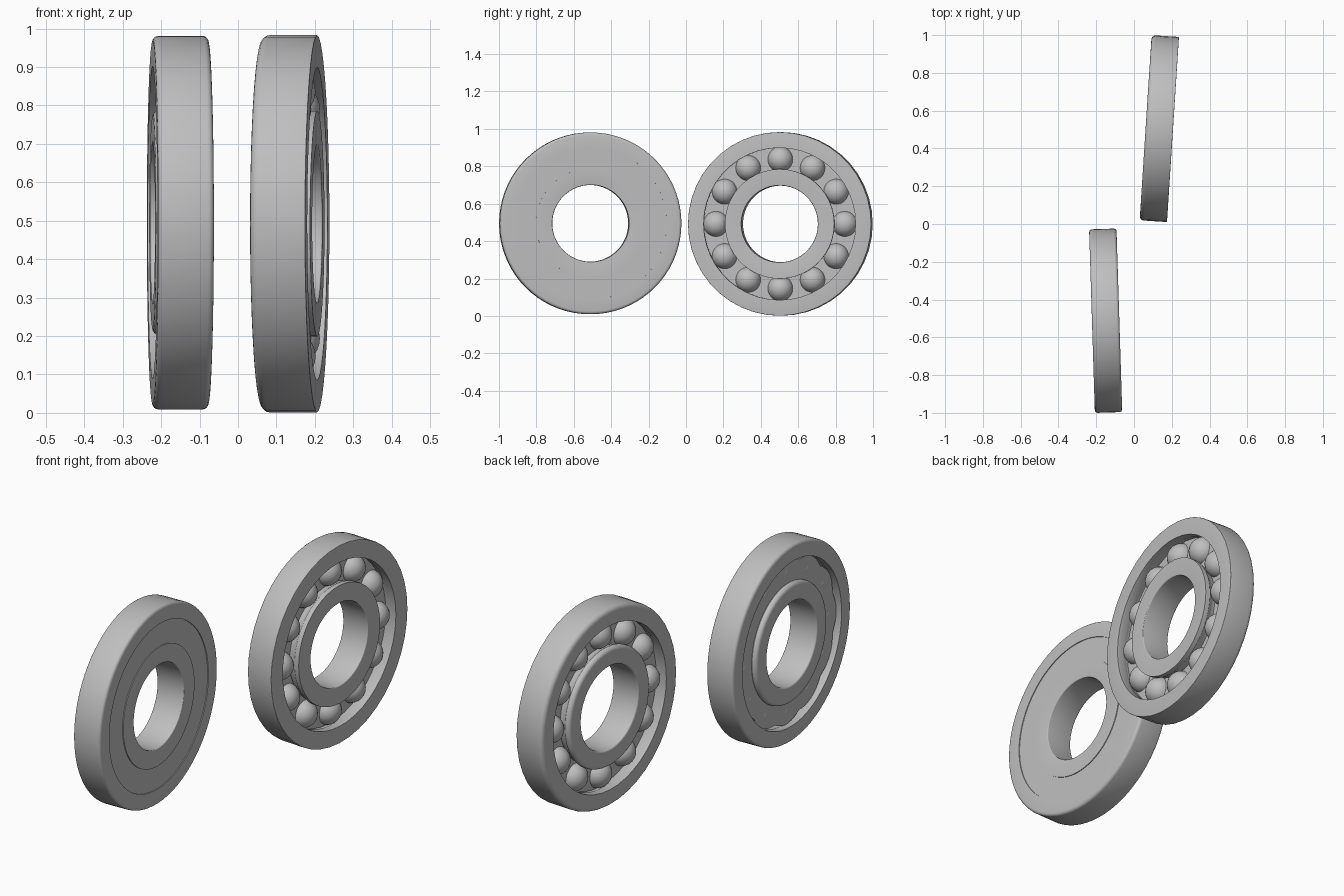
import bpy, bmesh
from math import sin, cos, pi, radians, asin
from mathutils import Matrix, Vector

if "Cube" in bpy.data.objects:
    bpy.data.objects.remove(bpy.data.objects["Cube"], do_unlink=True)

steel = bpy.data.materials.new("steel_grey")
steel.use_nodes = True
steel.diffuse_color = (0.52, 0.52, 0.52, 1)
steel.node_tree.nodes["Principled BSDF"].inputs["Base Color"].default_value = (0.52, 0.52, 0.52, 1)

HALF = 0.0725      # half the width of a bearing
PITCH = 0.345      # radius of the ball circle
BALL = 0.068


def finish(name, bm, place):
    bmesh.ops.recalc_face_normals(bm, faces=bm.faces)
    mesh = bpy.data.meshes.new(name)
    bm.to_mesh(mesh)
    bm.free()
    mesh.materials.append(steel)
    obj = bpy.data.objects.new(name, mesh)
    bpy.context.collection.objects.link(obj)
    obj.matrix_world = place
    bpy.ops.object.select_all(action='DESELECT')
    obj.select_set(True)
    bpy.context.view_layer.objects.active = obj
    bpy.ops.object.shade_smooth_by_angle(angle=radians(35))
    return obj


def lathe(name, profile, place, segments, wave=0):
    """Spin a closed (x, radius) outline about x; wave scallops the outer edge."""
    bm = bmesh.new()
    middle = sum(r for x, r in profile) / len(profile)
    rings = []
    for i in range(segments):
        a = 2 * pi * i / segments
        dip = wave * (1 - abs(cos(6 * a)))
        ring = []
        for x, r in profile:
            r -= dip if r > middle else 0
            ring.append(bm.verts.new((x, r * sin(a), r * cos(a))))
        rings.append(ring)
    n = len(profile)
    for i in range(segments):
        p, q = rings[i], rings[(i + 1) % segments]
        for j in range(n):
            k = (j + 1) % n
            bm.faces.new((p[j], p[k], q[k], q[j]))
    return finish(name, bm, place)


def corner(x, r, size, sx, sr, flip=False):
    """Rounded corner; sx and sr point outwards from the ring section."""
    if size == 0:
        return [(x, r)]
    pts = [(x - sx * size * (1 - cos(t * pi / 8)), r - sr * size * (1 - sin(t * pi / 8)))
           for t in range(5)]
    return pts[::-1] if flip else pts


def raceway(lip, sign):
    """Groove that follows the balls, from +x to -x."""
    rad = BALL + 0.003
    edge = asin(abs(lip - PITCH) / rad)
    angles = [edge + (pi - 2 * edge) * t / 6 for t in range(7)]
    return [(rad * cos(a), PITCH + sign * rad * sin(a)) for a in angles]


def rings(prefix, place, outer, back_round, front_round, segments):
    # outer ring
    lip = 0.407
    section = corner(-HALF, outer, back_round, -1, 1)
    section += corner(HALF, outer, front_round, 1, 1, True)
    section += [(HALF, lip)] + raceway(lip, 1) + [(-HALF, lip)]
    lathe(prefix + "_outer_ring", section, place, segments)
    # inner ring
    lip = 0.293
    section = corner(-HALF, 0.205, 0.008, -1, -1)
    section += corner(HALF, 0.205, 0.004, 1, -1, True)
    section += [(HALF, lip)] + raceway(lip, -1)
    section += corner(-HALF, lip, 0.018, -1, 1, True)
    lathe(prefix + "_inner_ring", section, place, segments)


def flat_ring(name, x0, x1, r0, r1, place, segments, wave=0):
    lathe(name, [(x0, r0), (x0, r1), (x1, r1), (x1, r0)], place, segments, wave)


def balls(name, place, shift, radius):
    bm = bmesh.new()
    for i in range(12):
        a = i * pi / 6
        spot = Matrix.Translation(Vector((shift, PITCH * sin(a), PITCH * cos(a))))
        bmesh.ops.create_uvsphere(bm, u_segments=24, v_segments=14, radius=radius, matrix=spot)
    finish(name, bm, place)


def placing(x, y, z, turn):
    return Matrix.Translation((x, y, z)) @ Matrix.Rotation(radians(turn), 4, 'Z')


# shielded bearing: closed on +x, recessed cage on -x
sealed = placing(-0.15, -0.512, 0.495, 1.8)
rings("shielded", sealed, 0.486, 0.015, 0.015, 72)
flat_ring("shield", HALF - 0.014, HALF - 0.004, 0.29, 0.409, sealed, 72)
flat_ring("shielded_cage", -0.045, -0.035, 0.285, 0.405, sealed, 144, 0.018)
balls("shielded_balls", sealed, 0.004, 0.052)

# open bearing: balls seen from both sides of a central cage
opened = placing(0.134, 0.505, 0.492, -3.7)
rings("open", opened, 0.491, 0.022, 0.002, 44)
flat_ring("open_cage", -0.01, 0.01, 0.28, 0.412, opened, 44)
balls("open_balls", opened, 0, BALL)
